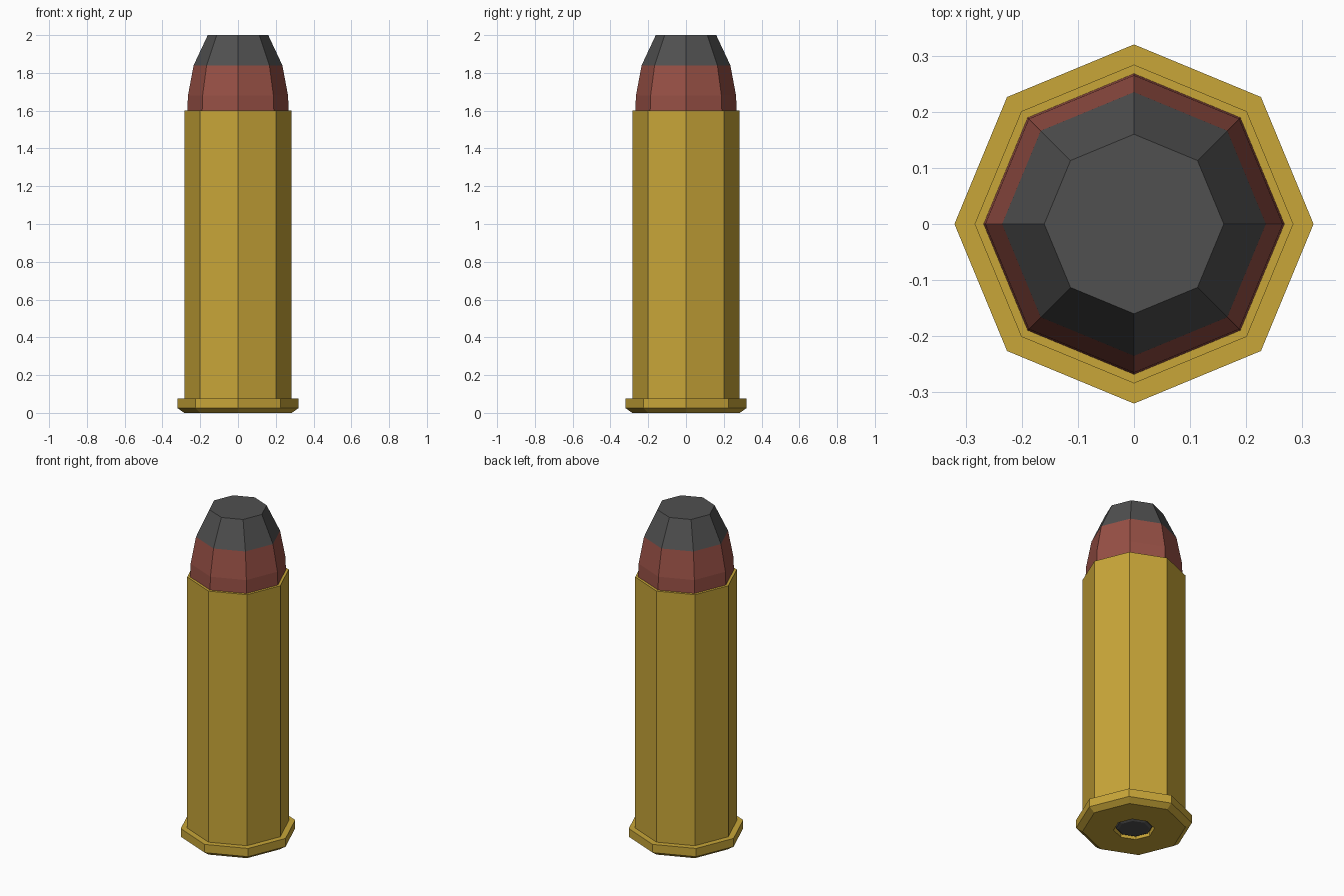
import bpy, bmesh, math

if "Cube" in bpy.data.objects:
    bpy.data.objects.remove(bpy.data.objects["Cube"])

SIDES = 8


def material(name, rgb):
    m = bpy.data.materials.new(name)
    m.diffuse_color = (*rgb, 1)
    m.use_nodes = True
    m.node_tree.nodes["Principled BSDF"].inputs["Base Color"].default_value = m.diffuse_color
    return m


brass = material("brass", (0.58, 0.38, 0.04))
copper = material("copper red", (0.31, 0.08, 0.06))
lead = material("dark grey", (0.08, 0.08, 0.08))


def lathe(name, profile, mats, rule=None):
    """Spin a (radius, z) profile into an eight-sided closed solid."""
    bm = bmesh.new()
    rings = [[bm.verts.new((r * math.cos(i * math.tau / SIDES),
                            r * math.sin(i * math.tau / SIDES), z))
              for i in range(SIDES)] for r, z in profile]
    for a, b in zip(rings, rings[1:]):
        for i in range(SIDES):
            j = (i + 1) % SIDES
            bm.faces.new((a[i], a[j], b[j], b[i]))
    bm.faces.new(rings[0][::-1])
    bm.faces.new(rings[-1])
    bmesh.ops.recalc_face_normals(bm, faces=bm.faces)
    if rule:
        for f in bm.faces:
            f.material_index = rule(f.calc_center_median().z)
    me = bpy.data.meshes.new(name)
    bm.to_mesh(me)
    bm.free()
    for m in mats:
        me.materials.append(m)
    ob = bpy.data.objects.new(name, me)
    bpy.context.collection.objects.link(ob)
    return ob


# Brass case with bevelled rim and primer pocket in the base
lathe("case", [(0.113, 0.03), (0.113, 0), (0.285, 0), (0.32, 0.025), (0.32, 0.075),
               (0.284, 0.075), (0.284, 1.6), (0.268, 1.6)], [brass])

# Primer seated in the pocket, with a chamfered edge
lathe("primer", [(0.085, 0.004), (0.1, 0.012), (0.1, 0.03)], [lead])

# Bullet: copper jacket below, exposed flat lead tip above
lathe("bullet", [(0.268, 1.6), (0.265, 1.68), (0.235, 1.84), (0.16, 2.0)],
      [copper, lead], lambda z: 1 if z > 1.85 else 0)
